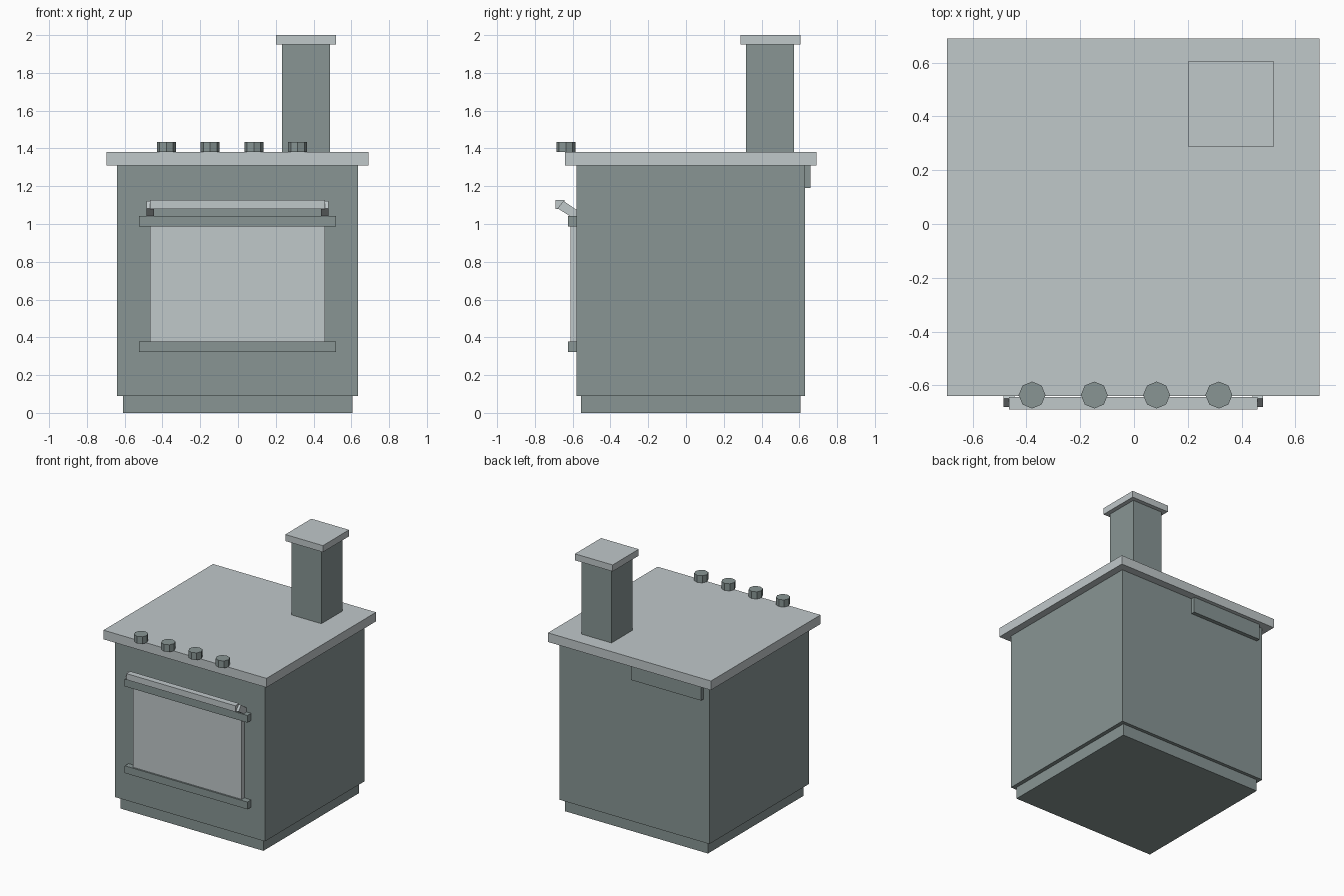
import bpy, bmesh, math
from mathutils import Vector

if "Cube" in bpy.data.objects:
    bpy.data.objects.remove(bpy.data.objects["Cube"])


def material(name, color):
    m = bpy.data.materials.new(name)
    m.diffuse_color = (*color, 1.0)
    m.use_nodes = True
    m.node_tree.nodes["Principled BSDF"].inputs["Base Color"].default_value = m.diffuse_color
    return m


LIGHT = material("light_grey", (0.527, 0.578, 0.591))
MID = material("grey_green", (0.246, 0.301, 0.296))


def finish(name, bm, mat):
    bmesh.ops.recalc_face_normals(bm, faces=bm.faces)
    mesh = bpy.data.meshes.new(name)
    bm.to_mesh(mesh)
    bm.free()
    mesh.materials.append(mat)
    obj = bpy.data.objects.new(name, mesh)
    bpy.context.collection.objects.link(obj)
    return obj


def box(name, x, y, z, mat):
    """Box from (min, max) ranges on each axis."""
    bm = bmesh.new()
    bmesh.ops.create_cube(bm, size=1.0)
    for v in bm.verts:
        v.co = Vector([(a + b) / 2 + c * (b - a)
                       for c, (a, b) in zip(v.co, (x, y, z))])
    return finish(name, bm, mat)


def side_profile(name, points, x0, x1, mat):
    """Extrude a (y, z) outline along x."""
    bm = bmesh.new()
    face = bm.faces.new([bm.verts.new((x0, y, z)) for y, z in points])
    ext = bmesh.ops.extrude_face_region(bm, geom=[face])
    verts = [g for g in ext["geom"] if isinstance(g, bmesh.types.BMVert)]
    bmesh.ops.translate(bm, verts=verts, vec=(x1 - x0, 0, 0))
    return finish(name, bm, mat)


# Cabinet
box("base_plinth", (-0.61, 0.605), (-0.555, 0.605), (0.0, 0.09), MID)
box("oven_body", (-0.64, 0.635), (-0.58, 0.63), (0.09, 1.31), MID)
box("worktop", (-0.695, 0.69), (-0.64, 0.69), (1.31, 1.38), LIGHT)
box("back_plate", (-0.59, 0.005), (0.63, 0.66), (1.19, 1.31), MID)

# Chimney
box("chimney", (0.232, 0.487), (0.317, 0.573), (1.38, 1.95), MID)
box("chimney_cap", (0.20, 0.52), (0.288, 0.605), (1.95, 2.0), LIGHT)

# Oven door with its two rails
box("oven_door", (-0.465, 0.46), (-0.612, -0.58), (0.375, 0.99), LIGHT)
box("door_rail_top", (-0.525, 0.518), (-0.625, -0.58), (0.988, 1.043), MID)
box("door_rail_bottom", (-0.525, 0.518), (-0.625, -0.58), (0.322, 0.378), MID)

# Handle on two slanted brackets
box("handle", (-0.465, 0.46), (-0.69, -0.643), (1.08, 1.127), LIGHT)
bracket = [(-0.58, 1.075), (-0.648, 1.122), (-0.68, 1.083), (-0.58, 1.02)]
for side, x in (("left", -0.485), ("right", 0.44)):
    side_profile(f"handle_bracket_{side}", bracket, x, x + 0.04, LIGHT)

# Row of eight-sided knobs
for i in range(4):
    bm = bmesh.new()
    bmesh.ops.create_cone(bm, cap_ends=True, segments=8, radius1=0.05,
                          radius2=0.05, depth=0.055)
    bmesh.ops.translate(bm, verts=bm.verts,
                        vec=(-0.379 + i * 0.2315, -0.636, 1.4075))
    finish(f"knob_{i + 1}", bm, MID)
